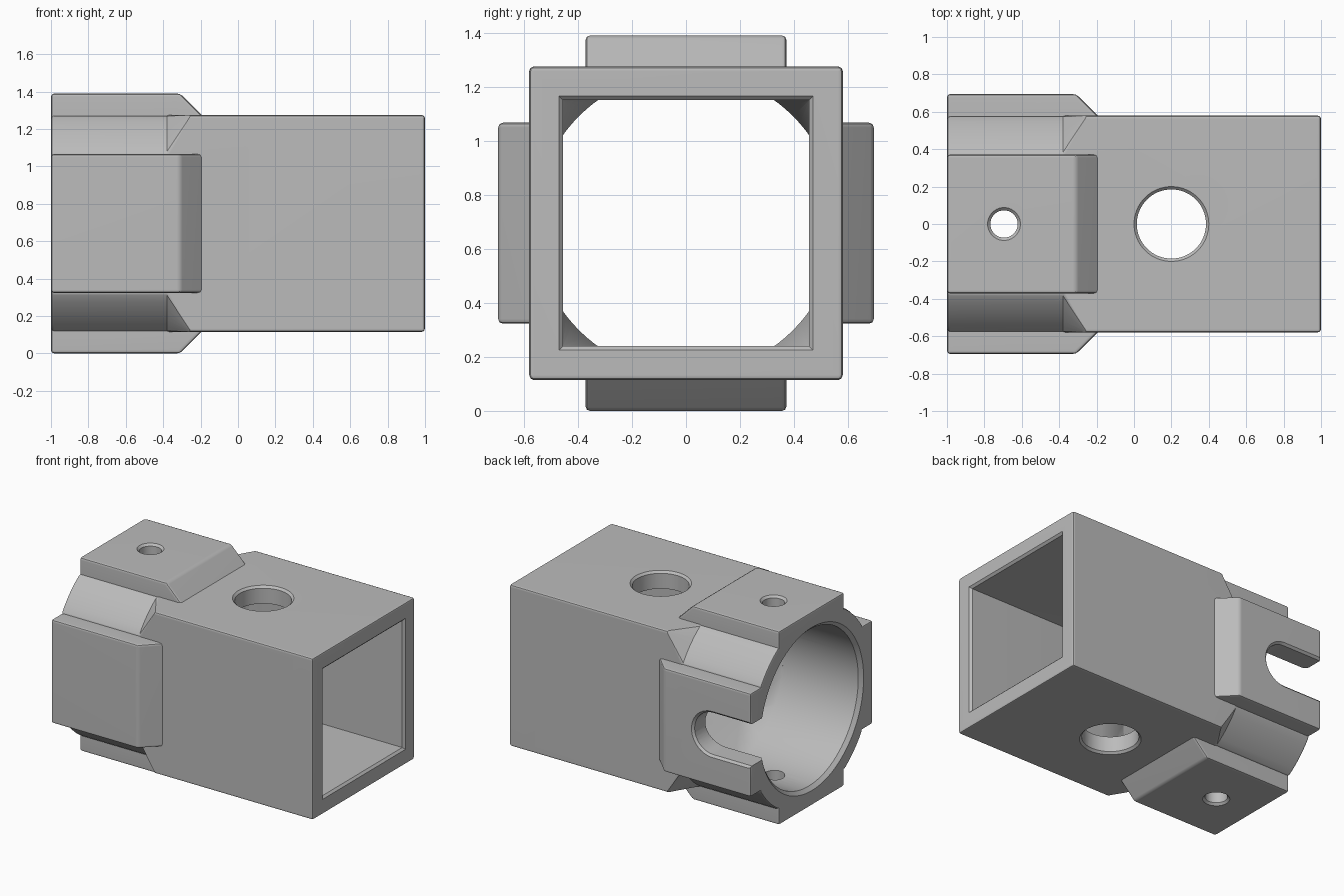
import bpy, bmesh, math
from mathutils import Matrix, Vector

default = bpy.data.objects.get("Cube")
if default:
    bpy.data.objects.remove(default, do_unlink=True)

CZ = 0.695            # height of the tube axis
BOX, VOID = 0.58, 0.455   # outer and inner half widths
RING, BORE = 0.69, 0.56   # outer and inner radii of the round socket
START, SHOULDER, INNER = -0.38, -0.25, -0.11
SOFT = 0.018          # edge rounding

grey = bpy.data.materials.new("plain grey")
grey.use_nodes = True
grey.diffuse_color = (0.5, 0.5, 0.5, 1)
grey.node_tree.nodes["Principled BSDF"].inputs["Base Color"].default_value = (0.5, 0.5, 0.5, 1)


def circle(x, r, limit=9.0, steps=96):
    """Ring across the axis, flattened where it passes the limit."""
    clamp = lambda v: max(-limit, min(limit, v))
    turns = [2 * math.pi * i / steps for i in range(steps)]
    return [Vector((x, clamp(r * math.cos(a)), clamp(r * math.sin(a)))) for a in turns]


def square(x, h):
    return [Vector((x, sy * h, sz * h)) for sy in (-1, 1) for sz in (-1, 1)]


def hull(name, points, matrix=Matrix(), bevel=None):
    """Convex solid round the points; bevel picks which sharp edges to round."""
    bm = bmesh.new()
    for p in points:
        bm.verts.new(p)
    bmesh.ops.remove_doubles(bm, verts=bm.verts[:], dist=0.0001)
    bmesh.ops.convex_hull(bm, input=bm.verts[:])
    bmesh.ops.delete(bm, geom=[v for v in bm.verts if not v.link_faces], context='VERTS')
    bmesh.ops.dissolve_limit(bm, angle_limit=math.radians(0.5), verts=bm.verts[:], edges=bm.edges[:])
    bmesh.ops.recalc_face_normals(bm, faces=bm.faces[:])
    if bevel:
        sharp = [e for e in bm.edges if e.calc_face_angle(0) > 0.6
                 and all(bevel(v.co.x) for v in e.verts)]
        bmesh.ops.bevel(bm, geom=sharp, offset=SOFT, offset_type='OFFSET',
                        segments=2, profile=0.5, affect='EDGES', clamp_overlap=True)
    bmesh.ops.transform(bm, matrix=Matrix.Translation((0, 0, CZ)) @ matrix, verts=bm.verts[:])
    mesh = bpy.data.meshes.new(name)
    bm.to_mesh(mesh)
    bm.free()
    mesh.materials.append(grey)
    obj = bpy.data.objects.new(name, mesh)
    bpy.context.scene.collection.objects.link(obj)
    return obj


def combine(body, tool, operation):
    mod = body.modifiers.new(operation.lower(), 'BOOLEAN')
    mod.operation, mod.object, mod.solver = operation, tool, 'EXACT'
    bpy.context.view_layer.objects.active = body
    bpy.ops.object.modifier_apply(modifier=mod.name)
    bpy.data.objects.remove(tool, do_unlink=True)


# Square tube with a shoulder that narrows to the round socket
body = hull("tube_adapter",
            circle(START, RING, BOX) + square(SHOULDER, BOX) + square(1, BOX),
            bevel=lambda x: x > START + 0.05)
socket = hull("round_socket", circle(-1, RING, BOX) + circle(START + 0.01, RING, BOX),
              bevel=lambda x: x < -0.99)
combine(body, socket, 'UNION')

# Four mounting pads with sloped inner ends
profile = [(-1, 0.5), (-1, CZ), (-0.31, CZ), (-0.115, 0.5)]
for quarter in range(4):
    pad = hull("mounting_pad", [Vector((x, s * 0.372, d)) for x, d in profile for s in (-1, 1)],
               Matrix.Rotation(quarter * math.pi / 2, 4, 'X'), bevel=lambda x: True)
    combine(body, pad, 'UNION')

# Hollow: round bore, round-to-square transition, square passage, softened mouths
hollow = [
    circle(-1.1, BORE) + circle(START + 0.001, BORE),
    circle(START, BORE) + square(INNER, VOID),
    square(INNER - 0.001, VOID) + square(1.1, VOID),
    circle(-1.02, BORE + 0.045) + circle(-0.975, BORE),
    square(1.02, VOID + 0.035) + square(0.985, VOID),
]
for points in hollow:
    combine(body, hull("hollow_cutter", points), 'DIFFERENCE')

# Vertical holes through both walls, with eased rims
upright = Matrix.Rotation(-math.pi / 2, 4, 'Y')
for x, radius, face in ((0.2, 0.185, BOX), (-0.695, 0.073, CZ)):
    place = Matrix.Translation((x, 0, 0)) @ upright
    combine(body, hull("hole_cutter", circle(-1, radius, steps=64) + circle(1, radius, steps=64), place),
            'DIFFERENCE')
    for side in (-1, 1):
        rim = circle(side * (face - 0.015), radius, steps=64) + circle(side * (face + 0.02), radius + 0.035, steps=64)
        combine(body, hull("rim_cutter", rim, place), 'DIFFERENCE')

# Open-ended slot in the back pad
sideways = Matrix.Rotation(math.pi / 2, 4, 'Z')


def slot_ends(depth, radius):
    ring = circle(depth, radius, steps=64)
    return ring + [p + Vector((0, 0.6, 0)) for p in ring]


slot_place = Matrix.Translation((-0.695, 0, 0)) @ sideways
for near, far, grow in ((0.3, 0.9, 0), (CZ - 0.015, CZ + 0.02, 0.035)):
    points = slot_ends(near, 0.15) + slot_ends(far, 0.15 + grow)
    combine(body, hull("slot_cutter", points, slot_place), 'DIFFERENCE')

# Smooth curved faces, crisp edges
bpy.ops.object.select_all(action='DESELECT')
body.select_set(True)
bpy.context.view_layer.objects.active = body
bpy.ops.object.shade_smooth_by_angle(angle=math.radians(30))
weighted = body.modifiers.new("even_shading", 'WEIGHTED_NORMAL')
weighted.keep_sharp = True
